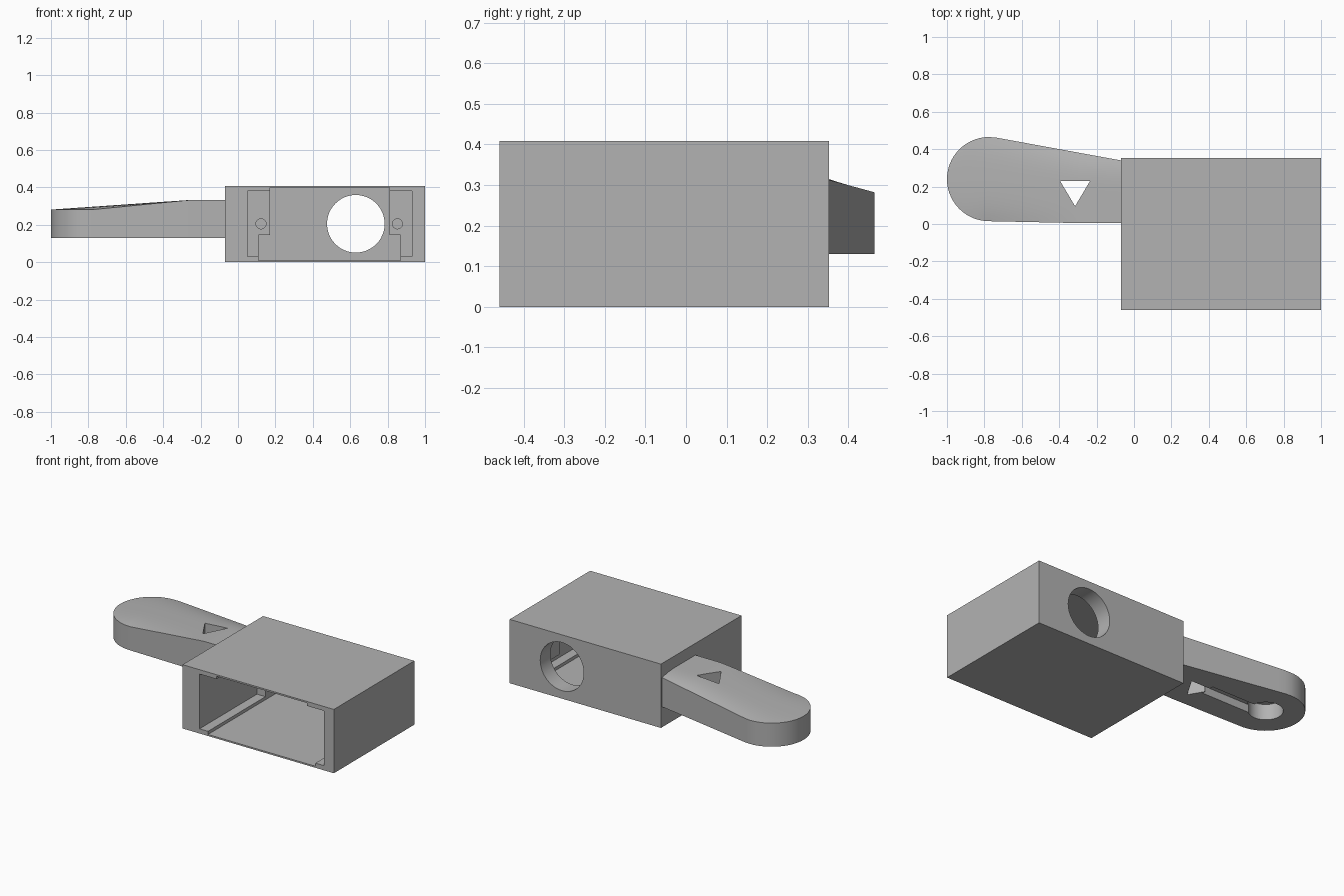
import bpy, bmesh, math

if "Cube" in bpy.data.objects:
    bpy.data.objects.remove(bpy.data.objects["Cube"])

# Single plain grey
grey = bpy.data.materials.new("plain_grey")
grey.use_nodes = True
grey.diffuse_color = (0.45, 0.45, 0.45, 1)
grey.node_tree.nodes["Principled BSDF"].inputs["Base Color"].default_value = (0.45, 0.45, 0.45, 1)


def finish(bm, name):
    bmesh.ops.recalc_face_normals(bm, faces=bm.faces)
    mesh = bpy.data.meshes.new(name)
    bm.to_mesh(mesh)
    bm.free()
    mesh.materials.append(grey)
    obj = bpy.data.objects.new(name, mesh)
    bpy.context.collection.objects.link(obj)
    return obj


def prism(name, points, a, b, axis="z"):
    """Extrude a 2D outline from a to b along y (outline in xz) or z (outline in xy)."""
    bm = bmesh.new()
    place = (lambda p, h: (p[0], h, p[1])) if axis == "y" else (lambda p, h: (p[0], p[1], h))
    rings = [[bm.verts.new(place(p, h)) for p in points] for h in (a, b)]
    for ring in rings:
        bm.faces.new(ring)
    n = len(points)
    for i in range(n):
        j = (i + 1) % n
        bm.faces.new((rings[0][i], rings[0][j], rings[1][j], rings[1][i]))
    return finish(bm, name)


def rect(x0, x1, y0, y1):
    return [(x0, y0), (x1, y0), (x1, y1), (x0, y1)]


def circle(cx, cy, r, n=48):
    return [(cx + r * math.cos(math.tau * i / n), cy + r * math.sin(math.tau * i / n)) for i in range(n)]


def activate(obj):
    bpy.ops.object.select_all(action="DESELECT")
    obj.select_set(True)
    bpy.context.view_layer.objects.active = obj


def cut(target, *cutters):
    activate(target)
    for c in cutters:
        mod = target.modifiers.new("cut", "BOOLEAN")
        mod.operation = "DIFFERENCE"
        mod.solver = "EXACT"
        mod.object = c
        bpy.ops.object.modifier_apply(modifier=mod.name)
        bpy.data.objects.remove(c)


# Open-fronted housing with corner posts left at the back of the cavity
FRONT, BACK, SIDE = -0.46, 0.353, -0.07
POST_Y, WALL_Y = 0.12, 0.25
housing = prism("housing", rect(SIDE, 1, FRONT, BACK), 0, 0.408)
deep_outline = [(0.11, 0.01), (0.87, 0.01), (0.87, 0.145), (0.81, 0.145),
                (0.81, 0.398), (0.17, 0.398), (0.17, 0.145), (0.11, 0.145)]
cut(housing,
    prism("deep_cavity", deep_outline, FRONT - 0.1, WALL_Y, "y"),
    prism("wide_cavity", rect(0.05, 0.93, 0.03, 0.38), FRONT - 0.1, POST_Y, "y"),
    prism("back_opening", circle(0.63, 0.205, 0.154), 0.1, BACK + 0.1, "y"),
    *[prism("screw_hole", circle(x, 0.205, 0.027, 24), POST_Y - 0.05, POST_Y + 0.1, "y")
      for x in (0.123, 0.852)])

# Handle: rounded tip, tapering outline and a gently crowned sloping top
CX, CY, R, BASE, TIP_Z = -0.775, 0.24, 0.225, 0.13, 0.281


def ramp(x, x0, x1, z0, z1):
    return z0 + (z1 - z0) * min(1, max(0, (x - x0) / (x1 - x0)))


def edges(x):
    half = math.sqrt(max(0, R * R - (x - CX) ** 2))
    low = CY - half if x < CX else ramp(x, CX, -0.3, CY - R, 0.005)
    high = CY + half if x < -0.735 else ramp(x, -0.735, SIDE, 0.4615, 0.34)
    return low, high


def top_height(x, t):
    crown = ramp(x, -1, -0.25, TIP_Z, 0.333)
    edge = ramp(x, CX, -0.25, TIP_Z, 0.333) if t < 0.5 else ramp(x, CX, SIDE, TIP_Z, 0.316)
    return edge + (crown - edge) * (1 - abs(2 * t - 1) ** 3)


stations = [CX - R * math.cos(math.pi / 2 * i / 14) for i in range(15)]
stations += [-0.735 + (SIDE + 0.735) * i / 16 for i in range(17)]
ACROSS = 14
bm = bmesh.new()
rows = []
for x in stations:
    lo, hi = edges(x)
    top = [bm.verts.new((x, lo + (hi - lo) * k / ACROSS, top_height(x, k / ACROSS)))
           for k in range(ACROSS + 1)]
    rows.append([bm.verts.new((x, lo, BASE))] + top + [bm.verts.new((x, hi, BASE))])
for a, b in zip(rows, rows[1:]):
    for k in range(len(a)):
        j = (k + 1) % len(a)
        bm.faces.new((a[k], a[j], b[j], b[k]))
bm.faces.new(rows[-1])
bmesh.ops.remove_doubles(bm, verts=bm.verts, dist=0.0005)
handle = finish(bm, "handle")

# Triangular through hole, round pocket and connecting slot underneath
cut(handle,
    prism("triangle_hole", [(-0.395, 0.23), (-0.235, 0.23), (-0.315, 0.095)], 0, 0.5),
    prism("round_pocket", circle(CX, CY, 0.1), 0, BASE + 0.1),
    prism("slot", rect(-0.72, -0.37, 0.165, 0.255), 0, BASE + 0.05))

for obj in (housing, handle):
    activate(obj)
    bpy.ops.object.shade_smooth_by_angle(angle=math.radians(30))
